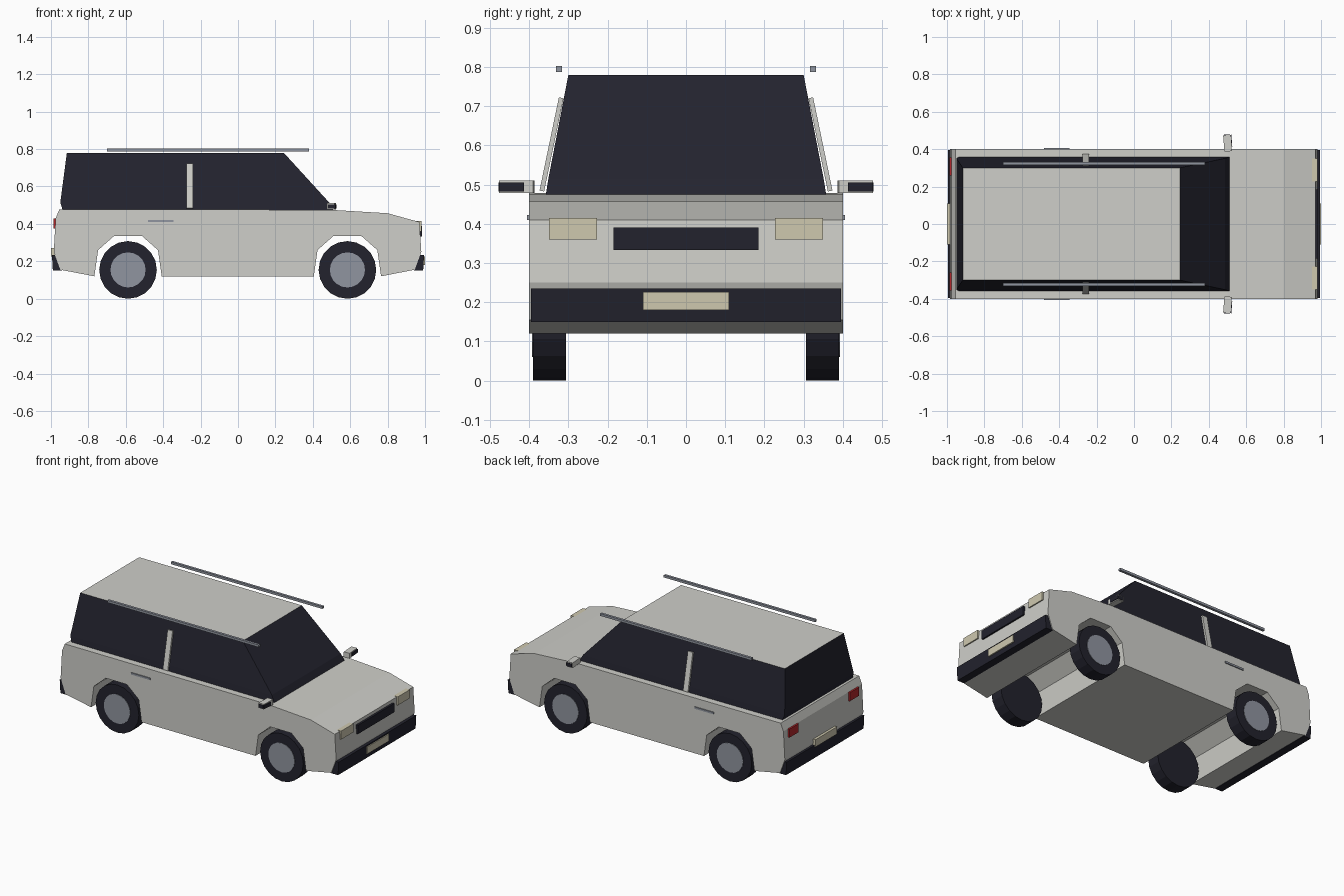
import bpy, bmesh, math
from mathutils import Matrix

if "Cube" in bpy.data.objects:
    bpy.data.objects.remove(bpy.data.objects["Cube"])


def mat(name, c):
    m = bpy.data.materials.new(name)
    m.diffuse_color = (*c, 1)
    m.use_nodes = True
    m.node_tree.nodes["Principled BSDF"].inputs["Base Color"].default_value = m.diffuse_color
    return m


PAINT = mat("body_paint", (0.62, 0.62, 0.585))
GLASS = mat("dark_glass", (0.017, 0.017, 0.028))
TRIM = mat("black_trim", (0.016, 0.016, 0.026))
METAL = mat("grey_metal", (0.28, 0.30, 0.35))
CREAM = mat("cream_lamp", (0.62, 0.58, 0.43))
RED = mat("red_lamp", (0.45, 0.02, 0.025))


def finish(name, bm, *mats):
    bmesh.ops.recalc_face_normals(bm, faces=bm.faces[:])
    me = bpy.data.meshes.new(name)
    bm.to_mesh(me)
    bm.free()
    for m in mats:
        me.materials.append(m)
    ob = bpy.data.objects.new(name, me)
    bpy.context.collection.objects.link(ob)
    return ob


def prism(name, pts, half, m):
    """Side profile (x, z) extruded across the width."""
    bm = bmesh.new()
    f = bm.faces.new([bm.verts.new((x, -half, z)) for x, z in pts])
    r = bmesh.ops.extrude_face_region(bm, geom=[f])
    for v in r["geom"]:
        if isinstance(v, bmesh.types.BMVert):
            v.co.y = half
    return finish(name, bm, m)


def box(name, xs, ys, zs, m, rot=0, axis="X"):
    """Box from x, y, z ranges, optionally turned about its centre."""
    rng = (xs, ys, zs)
    bm = bmesh.new()
    bmesh.ops.create_cube(bm, size=1)
    size = Matrix.Diagonal([max(r) - min(r) for r in rng] + [1])
    bm.transform(Matrix.Rotation(rot, 4, axis) @ size)
    ob = finish(name, bm, m)
    ob.location = [sum(r) / 2 for r in rng]
    return ob


def disc(name, x, y, z, r, depth, m, n=20):
    bm = bmesh.new()
    bmesh.ops.create_cone(bm, cap_ends=True, segments=n, radius1=r, radius2=r, depth=depth)
    bm.transform(Matrix.Rotation(math.pi / 2, 4, "X"))
    ob = finish(name, bm, m)
    ob.location = (x, y, z)


# Lower body with wheel arches cut through the profile
def arch(cx):
    return [(cx + dx, z) for dx, z in ((-.18, .12), (-.16, .26), (-.075, .335),
                                       (.075, .335), (.16, .26), (.18, .12))]


profile = [(-.95, .155)] + arch(-.588) + arch(.585) + [
    (.945, .155), (.98, .25), (.97, .41), (.80, .457), (.50, .475),
    (-.955, .478), (-.975, .43), (-.985, .25)]
prism("body", profile, .40, PAINT)

# Glass cabin: stacked rings, with a painted roof panel
bm = bmesh.new()
rings = [[bm.verts.new((x, y, z)) for x, y in ((x0, -w), (x1, -w), (x1, w), (x0, w))]
         for x0, x1, w, z in ((-.935, .515, .359, .465), (-.95, .487, .351, .515),
                              (-.915, .245, .30, .78))]
for a, b in zip(rings, rings[1:]):
    for i in range(4):
        j = (i + 1) % 4
        bm.faces.new((a[i], a[j], b[j], b[i]))
bm.faces.new(rings[0][::-1])
bm.faces.new(rings[-1]).material_index = 1
finish("cabin", bm, GLASS, PAINT)

# Bumpers and number plates
for s, end in ((1, "front"), (-1, "rear")):
    prism(end + "_bumper", [(s * x, z) for x, z in ((.955, .235), (.995, .235), (.99, .15), (.94, .15))],
          .395, TRIM)
box("front_plate", (.985, 1.0), (-.11, .11), (.18, .226), CREAM)
box("rear_plate", (-1.0, -.975), (-.11, .11), (.225, .272), CREAM)
box("grille", (.955, .985), (-.185, .185), (.333, .39), TRIM)

for s, side in ((-1, "right"), (1, "left")):
    def ys(a, b):
        return (s * a, s * b)
    # Lamps
    box(side + "_headlight", (.95, .981), ys(.227, .35), (.36, .415), CREAM)
    box(side + "_taillight", (-.986, -.955), ys(.26, .355), (.375, .43), RED)
    # Roof rail, door handle, door pillar
    box(side + "_roof_rail", (-.70, .38), ys(.316, .332), (.787, .802), METAL)
    box(side + "_door_handle", (-.48, -.345), ys(.39, .406), (.41, .422), METAL)
    box(side + "_pillar", (-.275, -.24), ys(.337, .349), (.481, .724), PAINT, s * .205)
    # Wing mirror
    box(side + "_mirror", (.48, .52), ys(.388, .475), (.478, .511), PAINT, s * .08, "Z")
    box(side + "_mirror_face", (.515, .523), ys(.413, .477), (.483, .505), TRIM, s * .08, "Z")
    box(side + "_mirror_end", (.482, .514), ys(.47, .478), (.483, .505), TRIM)
    # Wheels
    for x, end in ((.585, "front"), (-.588, "rear")):
        disc(f"{end}_{side}_tyre", x, s * .348, .154, .154, .084, TRIM)
        disc(f"{end}_{side}_hub", x, s * .352, .154, .094, .082, METAL)
